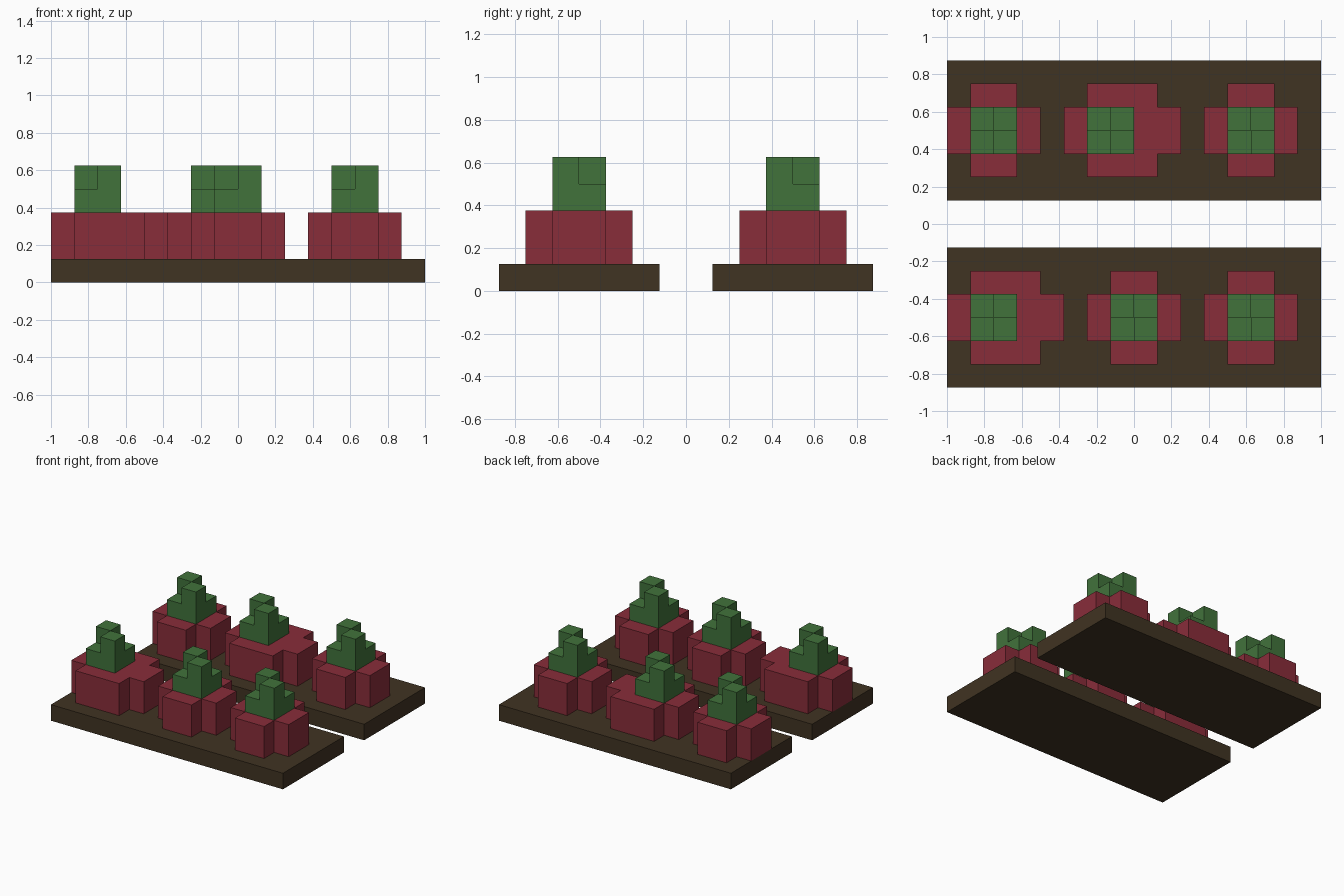
import bpy
import bmesh
from mathutils import Vector

cube = bpy.data.objects.get("Cube")
if cube:
    bpy.data.objects.remove(cube, do_unlink=True)

U = 0.125  # one block


def material(name, rgb):
    mat = bpy.data.materials.new(name)
    mat.use_nodes = True
    mat.diffuse_color = (*rgb, 1)
    bsdf = next(n for n in mat.node_tree.nodes if n.type == 'BSDF_PRINCIPLED')
    bsdf.inputs["Base Color"].default_value = (*rgb, 1)
    return mat


SOIL = material("dark soil brown", (0.051, 0.033, 0.016))
RED = material("beet red", (0.25, 0.026, 0.042))
GREEN = material("leaf green", (0.053, 0.17, 0.044))


def prism(bm, outline, z0, z1):
    """Extrude a flat outline, given in blocks, from z0 to z1."""
    face = bm.faces.new([bm.verts.new((x * U, y * U, z0 * U)) for x, y in outline])
    top = bmesh.ops.extrude_face_region(bm, geom=[face])["geom"]
    verts = [v for v in top if isinstance(v, bmesh.types.BMVert)]
    bmesh.ops.translate(bm, verts=verts, vec=Vector((0, 0, (z1 - z0) * U)))


def rect(x0, x1, y0, y1):
    return [(x0, y0), (x1, y0), (x1, y1), (x0, y1)]


def build(name, mat, prisms):
    bm = bmesh.new()
    for outline, z0, z1 in prisms:
        prism(bm, outline, z0, z1)
    bmesh.ops.recalc_face_normals(bm, faces=bm.faces)
    mesh = bpy.data.meshes.new(name)
    bm.to_mesh(mesh)
    bm.free()
    mesh.materials.append(mat)
    obj = bpy.data.objects.new(name, mesh)
    bpy.context.collection.objects.link(obj)


def root(name, x, y, width):
    """Cross-shaped root whose core starts at x and is width blocks wide."""
    a, b = x, x + width
    outline = [(a, y - 2), (b, y - 2), (b, y - 1), (b + 1, y - 1),
               (b + 1, y + 1), (b, y + 1), (b, y + 2), (a, y + 2),
               (a, y + 1), (a - 1, y + 1), (a - 1, y - 1), (a, y - 1)]
    build(name, RED, [(outline, 1, 3)])


def leaves(name, x, y):
    """Square leaf base with two diagonal tips."""
    build(name, GREEN, [(rect(x, x + 2, y - 1, y + 1), 3, 4),
                        (rect(x + 1, x + 2, y - 1, y), 4, 5),
                        (rect(x, x + 1, y, y + 1), 4, 5)])


# Rows: centre y, then (core start, core width) of each plant
rows = {"front": (-4, [(-7, 3), (-1, 2), (4, 2)]),
        "back": (4, [(-7, 2), (-2, 3), (4, 2)])}

for row, (y, plants) in rows.items():
    build(f"{row}_soil_bed", SOIL, [(rect(-8, 8, y - 3, y + 3), 0, 1)])
    for place, (x, width) in zip(("right", "middle", "left"), plants):
        root(f"{row}_{place}_root", x, y, width)
        leaves(f"{row}_{place}_leaves", x, y)
